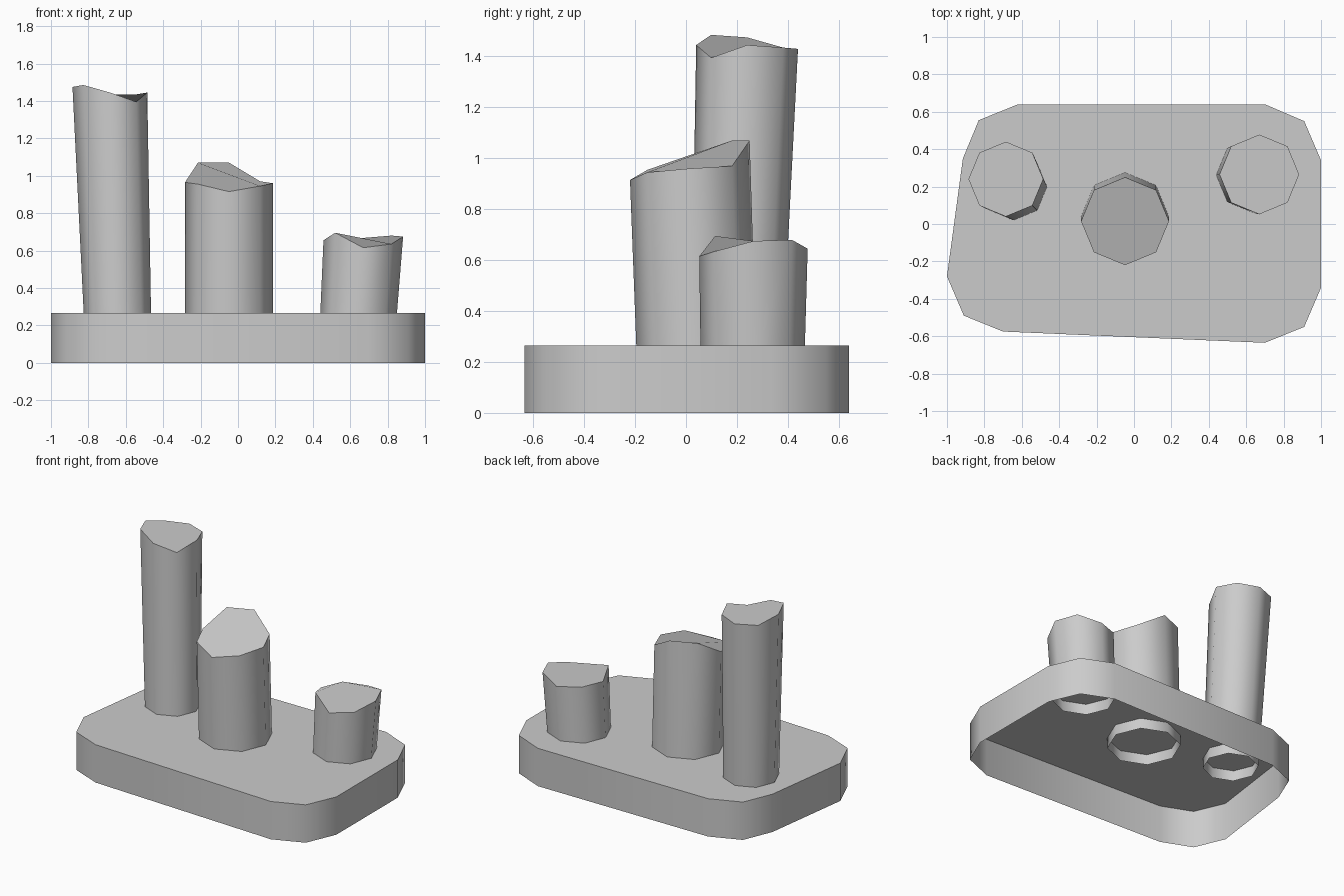
import bpy, bmesh
from math import cos, sin, pi, radians

cube = bpy.data.objects.get("Cube")
if cube:
    bpy.data.objects.remove(cube, do_unlink=True)

gray = bpy.data.materials.new("light gray")
gray.use_nodes = True
color = (0.6, 0.6, 0.6, 1)
gray.diffuse_color = color
gray.node_tree.nodes["Principled BSDF"].inputs["Base Color"].default_value = color

BASE_TOP, STUB_END = 0.265, 0.19


def capped_tube(name, lower, upper):
    """Join two matching loops with walls and close only the upper one."""
    bm = bmesh.new()
    low = [bm.verts.new(p) for p in lower]
    top = [bm.verts.new(p) for p in upper]
    n = len(low)
    for i in range(n):
        j = (i + 1) % n
        bm.faces.new((low[i], low[j], top[j], top[i]))
    bm.faces.new(top)
    mesh = bpy.data.meshes.new(name)
    bm.to_mesh(mesh)
    bm.free()
    mesh.materials.append(gray)
    obj = bpy.data.objects.new(name, mesh)
    bpy.context.collection.objects.link(obj)
    bpy.ops.object.select_all(action='DESELECT')
    obj.select_set(True)
    bpy.context.view_layer.objects.active = obj
    bpy.ops.object.shade_smooth_by_angle(angle=radians(55))
    return obj


def pillar(name, foot, foot_radius, head, head_radius, heights):
    """Leaning octagonal pillar with an uneven top; heights run from +x anticlockwise."""
    lower, upper = [], []
    mean = sum(heights) / len(heights)
    for i, z in enumerate(heights):
        c, s = cos(i * pi / 4), sin(i * pi / 4)
        a = (foot[0] + foot_radius * c, foot[1] + foot_radius * s)
        b = (head[0] + head_radius * c, head[1] + head_radius * s)
        # Continue the lean down through the base plate
        t = (STUB_END - BASE_TOP) / (mean - BASE_TOP)
        lower.append((a[0] + (b[0] - a[0]) * t, a[1] + (b[1] - a[1]) * t, STUB_END))
        upper.append((b[0], b[1], z))
    return capped_tube(name, lower, upper)


# Hollow base with clipped corners, open underneath
outline = [(1, -0.34), (1, 0.34), (0.91, 0.55), (0.7, 0.64), (-0.62, 0.64),
           (-0.83, 0.555), (-0.915, 0.35), (-1, -0.28), (-0.91, -0.49),
           (-0.7, -0.575), (0.7, -0.635), (0.91, -0.55)]
capped_tube("base", [(x, y, 0) for x, y in outline],
            [(x, y, BASE_TOP) for x, y in outline])

# Three broken pillars
pillar("tall_pillar", (-0.645, 0.2), 0.18, (-0.685, 0.24), 0.2,
       [1.445, 1.435, 1.43, 1.435, 1.475, 1.485, 1.445, 1.395])
pillar("middle_pillar", (-0.048, 0.04), 0.235, (-0.048, 0.015), 0.235,
       [0.96, 0.97, 1.07, 1.07, 0.965, 0.955, 0.915, 0.945])
pillar("short_pillar", (0.645, 0.262), 0.205, (0.67, 0.265), 0.213,
       [0.675, 0.68, 0.645, 0.655, 0.655, 0.695, 0.615, 0.635])
